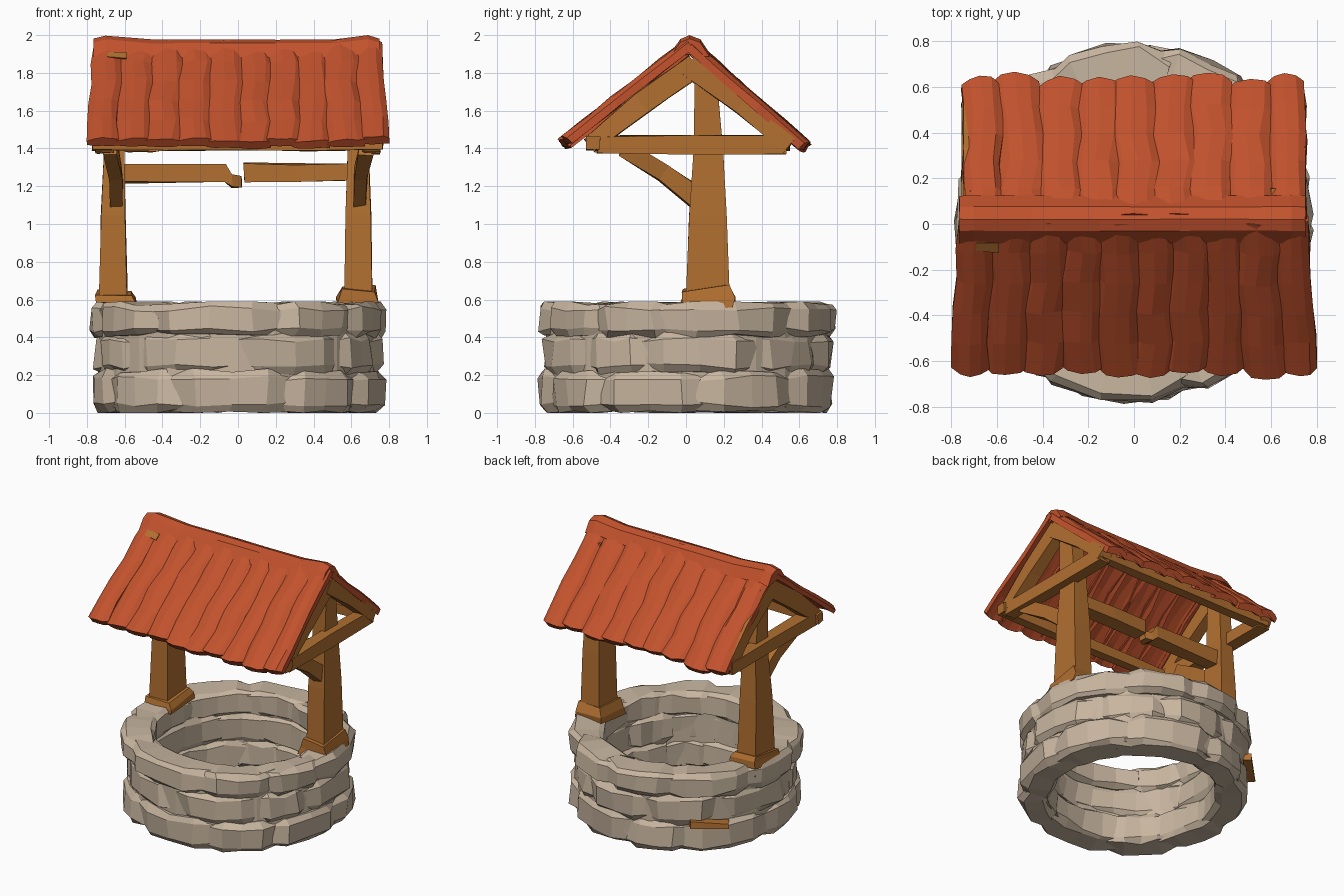
import bpy, bmesh, math, random
from mathutils import Vector

if "Cube" in bpy.data.objects:
    bpy.data.objects.remove(bpy.data.objects["Cube"])

random.seed(7)


def material(name, rgb):
    m = bpy.data.materials.new(name)
    m.diffuse_color = (*rgb, 1)
    m.use_nodes = True
    m.node_tree.nodes["Principled BSDF"].inputs["Base Color"].default_value = m.diffuse_color
    return m


STONE = material("stone", (0.57, 0.46, 0.345))
WOOD = material("wood", (0.44, 0.16, 0.03))
TILE = material("roof_tile", (0.54, 0.085, 0.026))


def jit(a):
    return Vector([random.uniform(-a, a) for _ in range(3)])


def finish(bm, name, mat):
    bmesh.ops.recalc_face_normals(bm, faces=bm.faces[:])
    me = bpy.data.meshes.new(name)
    bm.to_mesh(me)
    bm.free()
    me.materials.append(mat)
    ob = bpy.data.objects.new(name, me)
    bpy.context.collection.objects.link(ob)
    return ob


def loft(bm, sections, closed=False):
    """Skin a list of point loops; cap the ends unless closed."""
    rings = [[bm.verts.new(p) for p in s] for s in sections]
    n = len(rings[0])
    pairs = list(zip(rings, rings[1:])) + ([(rings[-1], rings[0])] if closed else [])
    for a, b in pairs:
        for i in range(n):
            j = (i + 1) % n
            bm.faces.new((a[i], a[j], b[j], b[i]))
    if not closed:
        bm.faces.new(rings[0])
        bm.faces.new(rings[-1])


def beam(name, stations, axis, wobble=0.006, mat=WOOD):
    """Hewn timber: stations are (point, width along axis, width across)."""
    a = Vector(axis).normalized()
    d = (Vector(stations[-1][0]) - Vector(stations[0][0])).normalized()
    b = d.cross(a).normalized()
    bm = bmesh.new()
    loft(bm, [[Vector(p) + a * (s * w / 2) + b * (t * h / 2) + jit(wobble)
               for s, t in ((-1, -1), (1, -1), (1, 1), (-1, 1))]
              for p, w, h in stations])
    return finish(bm, name, mat)


X, Y = (1, 0, 0), (0, 1, 0)

# --- stone wall: three courses of lumpy overlapping stones around a core
def ring_point(r, ang, z):
    return Vector((r * math.cos(ang), r * math.sin(ang), z))


def course(name, z0, z1, r_out, count, start):
    bm = bmesh.new()
    step = 2 * math.pi / count
    cuts = [start + step * (i + random.uniform(-0.25, 0.25)) for i in range(count)]
    cuts.append(cuts[0] + 2 * math.pi)
    for a0, a1 in zip(cuts, cuts[1:]):
        ro = r_out + random.uniform(-0.018, 0.01)
        ri = 0.565 + random.uniform(-0.015, 0.02)
        sections = []
        for k in range(5):
            end = k in (0, 4)
            ang = a0 - 0.08 + (a1 - a0 + 0.16) * k / 4
            o, i = ro - (0.05 if end else 0), ri + (0.02 if end else 0)
            lo, hi = z0 + (0.015 if end else 0), z1 - (0.012 if end else 0)
            h = hi - lo
            prof = [(i, lo + h * .15), (i + .03, lo), (o - .03, lo), (o, lo + h * .18),
                    (o, lo + h * .82), (o - .03, hi), (i + .03, hi), (i, hi - h * .15)]
            loop = []
            for r, z in prof:
                p = ring_point(r, ang, z) + jit(0.014)
                p.z = min(max(p.z, 0.0), 0.59)
                loop.append(p)
            sections.append(loop)
        loft(bm, sections)
    return finish(bm, name, STONE)


course("bottom_stones", 0.0, 0.225, 0.79, 9, 0.2)
course("middle_stones", 0.205, 0.425, 0.77, 9, 0.5)
course("top_stones", 0.405, 0.585, 0.785, 9, 0.0)
bm = bmesh.new()
loft(bm, [[ring_point(r, math.tau * k / 24, z)
           for r, z in ((.59, .03), (.74, .03), (.74, .54), (.59, .54))]
          for k in range(24)], closed=True)
finish(bm, "wall_core", STONE)
# wood wedge showing between stones at the back left
beam("wood_wedge", [((-0.66, 0.44, 0.205), 0.06, 0.03), ((-0.47, 0.63, 0.235), 0.06, 0.05)],
     (-1, 1, 0))

# --- posts, feet, trusses and braces, one set at each end
for side, label in ((-1, "left"), (1, "right")):
    cx = 0.66 if side < 0 else 0.64
    top = 0.63 if side < 0 else 0.66
    beam(label + "_post", [((side * cx, 0.115, 0.5), 0.15, 0.23),
                           ((side * cx, 0.115, 1.05), 0.135, 0.19),
                           ((side * (cx - .005), 0.12, 1.4), 0.115, 0.15),
                           ((side * (cx + .01), 0.10, 1.86), 0.10, 0.10)], X)
    beam(label + "_foot", [((side * (cx - .01), 0.115, 0.55), 0.22, 0.28),
                           ((side * (cx - .01), 0.115, 0.60), 0.21, 0.28),
                           ((side * cx, 0.105, top), 0.18, 0.25)], X, 0.01)
    tx = side * 0.705
    beam(label + "_tie_beam", [((tx, -0.47, 1.42), 0.09, 0.09),
                               ((tx, 0.03, 1.42), 0.09, 0.095),
                               ((tx, 0.53, 1.42), 0.09, 0.09)], X)
    for s, nm in ((-1, "front"), (1, "back")):
        beam(f"{label}_{nm}_rafter", [((tx, 0.02 + s * 0.53, 1.415), 0.09, 0.09),
                                      ((tx, 0.03 + s * 0.27, 1.64), 0.085, 0.12),
                                      ((tx, 0.03 - s * 0.02, 1.84), 0.08, 0.12)], X)
    beam(label + "_brace", [((side * 0.645, 0.07, 1.13), 0.07, 0.12),
                            ((side * 0.65, -0.12, 1.27), 0.07, 0.085),
                            ((side * 0.68, -0.33, 1.40), 0.08, 0.08)], X)

# --- eave purlins joining the two trusses
for s, nm, half in ((-1, "front", 0.77), (1, "back", 0.73)):
    beam(nm + "_purlin", [((half * t, 0.01 + s * 0.50, 1.425), 0.07, 0.07)
                          for t in (-1, -0.5, 0.0, 0.5, 1)], Y)

# --- broken crossbar in two halves, the left one with a drooping splinter
beam("left_crossbar", [((-0.62, 0.11, 1.268), 0.11, 0.10), ((-0.07, 0.11, 1.268), 0.11, 0.10),
                       ((-0.03, 0.11, 1.225), 0.10, 0.065), ((0.02, 0.11, 1.22), 0.06, 0.06)], Y)
beam("right_crossbar", [((0.03, 0.11, 1.27), 0.10, 0.105), ((0.3, 0.11, 1.272), 0.11, 0.09),
                        ((0.6, 0.11, 1.272), 0.11, 0.09)], Y)

# --- roof: arched tile columns running down each slope
ARCH = ((0, 0.004), (0.2, 0.026), (0.5, 0.034), (0.8, 0.026), (1, 0.004))


def slope(name, s, count, top_half, eave_half):
    bm = bmesh.new()
    eave = Vector((0, -0.645, 1.425)) if s < 0 else Vector((0, 0.625, 1.415))
    ridge = Vector((0, 0.02, 1.945))
    down = (eave - ridge).normalized()
    up = Vector((0, s * abs(down.z), abs(down.y)))
    full = (eave - ridge).length
    for c in range(count):
        lift = random.uniform(-0.008, 0.008)
        length = full + random.uniform(-0.02, 0.025)
        drift = [random.uniform(-0.018, 0.018) for _ in range(6)]
        sections = []
        for k in range(6):
            t = k / 5
            half = top_half + (eave_half - top_half) * t
            w = 2 * half / count
            grow = 0.02 if 0 < c < count - 1 else 0.0
            x0, x1 = -half + c * w - grow, -half + (c + 1) * w + grow
            upper, lower = [], []
            for u, h in ARCH:
                dist = t * length + (0.9 * h - 0.02 if k == 5 else 0)
                p = ridge + down * dist
                p.x = x0 + (x1 - x0) * u + drift[k] * (1 if grow else 0.5)
                tilt = 0.012 * (u - 0.5)
                upper.append(p + up * (h + lift + tilt) + jit(0.005))
                lower.append(p + up * (h * 0.5 - 0.034 + lift) + jit(0.003))
            sections.append(upper + lower[::-1])
        loft(bm, sections)
    return finish(bm, name, TILE)


slope("front_roof_tiles", -1, 10, 0.76, 0.805)
slope("back_roof_tiles", 1, 9, 0.75, 0.75)

# ridge cap
CAP = ((-0.085, 1.885), (-0.03, 1.96), (0.02, 1.98), (0.075, 1.96), (0.125, 1.885), (0.02, 1.90))
bm = bmesh.new()
sections = []
for k, x in enumerate((-0.765, -0.70, -0.45, -0.15, 0.2, 0.5, 0.69, 0.75)):
    rise = 0.018 if k in (1, 6) else (0.0 if k in (0, 7) else -0.003)
    sections.append([Vector((x, y, min(z + rise, 2.0))) + jit(0.002) for y, z in CAP])
loft(bm, sections)
finish(bm, "ridge_cap", TILE)

# bare wood showing through a chipped tile near the front left of the ridge
beam("exposed_wood", [((-0.69, -0.10, 1.896), 0.04, 0.008), ((-0.59, -0.105, 1.89), 0.05, 0.008)],
     (0, -0.795, -0.607), 0.002)
